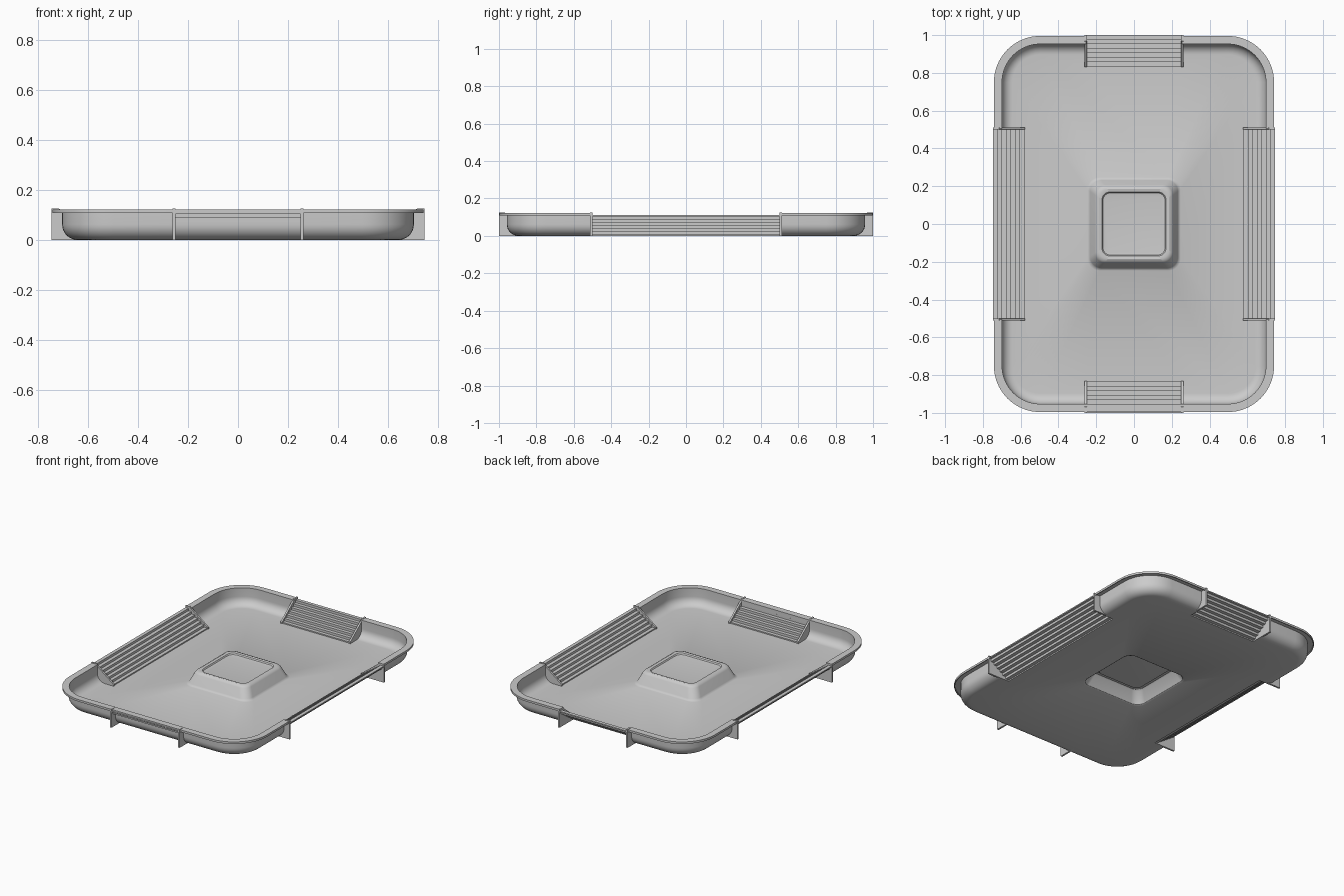
import bpy, bmesh, math
from mathutils import Matrix

if "Cube" in bpy.data.objects:
    bpy.data.objects.remove(bpy.data.objects["Cube"], do_unlink=True)

HX, HY, R = 0.746, 1.0, 0.25      # outer half sizes and corner radius
T = 0.008                         # sheet thickness
STEPS, DEPTH, TOP = 7, 0.165, 0.112

grey = bpy.data.materials.new("light grey")
grey.use_nodes = True
colour = (0.6, 0.6, 0.6, 1)
grey.diffuse_color = colour
grey.node_tree.nodes["Principled BSDF"].inputs["Base Color"].default_value = colour


def make_object(name, bm):
    bmesh.ops.recalc_face_normals(bm, faces=bm.faces)
    mesh = bpy.data.meshes.new(name)
    bm.to_mesh(mesh)
    bm.free()
    mesh.materials.append(grey)
    obj = bpy.data.objects.new(name, mesh)
    bpy.context.collection.objects.link(obj)
    return obj


def ring(bm, hx, hy, r, z, segs=10):
    """Rounded rectangle of vertices at height z."""
    verts = []
    for q, (sx, sy) in enumerate(((1, 1), (-1, 1), (-1, -1), (1, -1))):
        for i in range(segs + 1):
            a = math.pi / 2 * (q + i / segs)
            verts.append(bm.verts.new((sx * (hx - r) + r * math.cos(a),
                                       sy * (hy - r) + r * math.sin(a), z)))
    return verts


def prism(name, profile, u0, u1, angle):
    """Extrude an (outward, up) profile along a side, then turn it into place."""
    bm = bmesh.new()
    face = bm.faces.new([bm.verts.new((u0, v, z)) for v, z in profile])
    out = bmesh.ops.extrude_face_region(bm, geom=[face])["geom"]
    moved = [g for g in out if isinstance(g, bmesh.types.BMVert)]
    bmesh.ops.translate(bm, verts=moved, vec=(u1 - u0, 0, 0))
    bm.transform(Matrix.Rotation(angle, 4, 'Z'))
    return make_object(name, bm)


def fillet(inset, radius, base):
    """Quarter round from the floor up into the wall, as (inset, z)."""
    arc = [math.pi / 2 * i / 8 for i in range(9)]
    return [(inset + radius * (1 - math.sin(a)), base + radius * (1 - math.cos(a)))
            for a in arc]


# Tray: central raised boss, floor, rounded wall and turned-down rim
boss_top = [(0.155, 0.08), (0.165, 0.082), (0.17, 0.09), (0.185, 0.093),
            (0.198, 0.088), (0.206, 0.078), (0.232, 0.02), (0.238, 0.012), (0.247, T)]
boss_under = [(0.24, 0), (0.23, 0.006), (0.198, 0.076), (0.19, 0.083),
              (0.172, 0.084), (0.163, 0.073), (0.155, 0.072)]
upper = fillet(0.047, 0.056, T) + [(0.047, 0.122), (0.004, 0.122), (0.004, 0.108)]
under = [(0.01, 0.108), (0.01, 0.115), (0.042, 0.115)] + fillet(0.042, 0.062, 0)[::-1]

bm = bmesh.new()
rings = [ring(bm, s, s, s * 0.26, z) for s, z in boss_top]
rings += [ring(bm, HX - d, HY - d, R - d, z) for d, z in upper + under]
rings += [ring(bm, s, s, s * 0.26, z) for s, z in boss_under]
for a, b in zip(rings, rings[1:]):
    for i in range(len(a)):
        j = (i + 1) % len(a)
        bm.faces.new((a[i], a[j], b[j], b[i]))
bm.faces.new(rings[0])
bm.faces.new(rings[-1])
tray = make_object("tray", bm)

# Stepped ramps with a gusset plate at each end, set into gaps in the tray
sides = (("back", 0, 0.25, HY), ("left", -math.pi / 2, 0.5, HX),
         ("front", math.pi, 0.25, HY), ("right", math.pi / 2, 0.5, HX))
run, rise = DEPTH / STEPS, TOP / STEPS
for side, angle, half, dist in sides:
    inner = dist - DEPTH
    stair = []
    for i in range(STEPS):
        stair += [(inner + i * run, i * rise), (inner + i * run, (i + 1) * rise)]
    stair += [(dist, TOP), (dist, TOP - T)]
    for i in reversed(range(STEPS)):
        v = inner + i * run + T
        stair += [(v, (i + 1) * rise - T), (v, max(0, i * rise - T))]
    prism(side + "_steps", stair, -half, half, angle)

    gusset = [(inner - 0.005, 0), (dist, 0), (dist, 0.125),
              (dist - 0.03, 0.125), (inner - 0.005, 0.018)]
    for s, end in ((-1, "_gusset_a"), (1, "_gusset_b")):
        prism(side + end, gusset, s * half, s * (half + 0.012), angle)

    box = [(inner + 0.002, -0.1), (dist + 0.1, -0.1),
           (dist + 0.1, 0.3), (inner + 0.002, 0.3)]
    cutter = prism(side + "_cutter", box, -half - 0.005, half + 0.005, angle)
    cutter.hide_render = True
    cut = tray.modifiers.new(side + "_gap", 'BOOLEAN')
    cut.operation, cut.solver, cut.object = 'DIFFERENCE', 'EXACT', cutter
    bpy.context.view_layer.objects.active = tray
    bpy.ops.object.modifier_apply(modifier=cut.name)
    bpy.data.objects.remove(cutter, do_unlink=True)

# Smooth the pressed curves, keeping the creases sharp
bpy.ops.object.select_all(action='DESELECT')
tray.select_set(True)
bpy.context.view_layer.objects.active = tray
bpy.ops.object.shade_smooth_by_angle(angle=math.radians(30))
